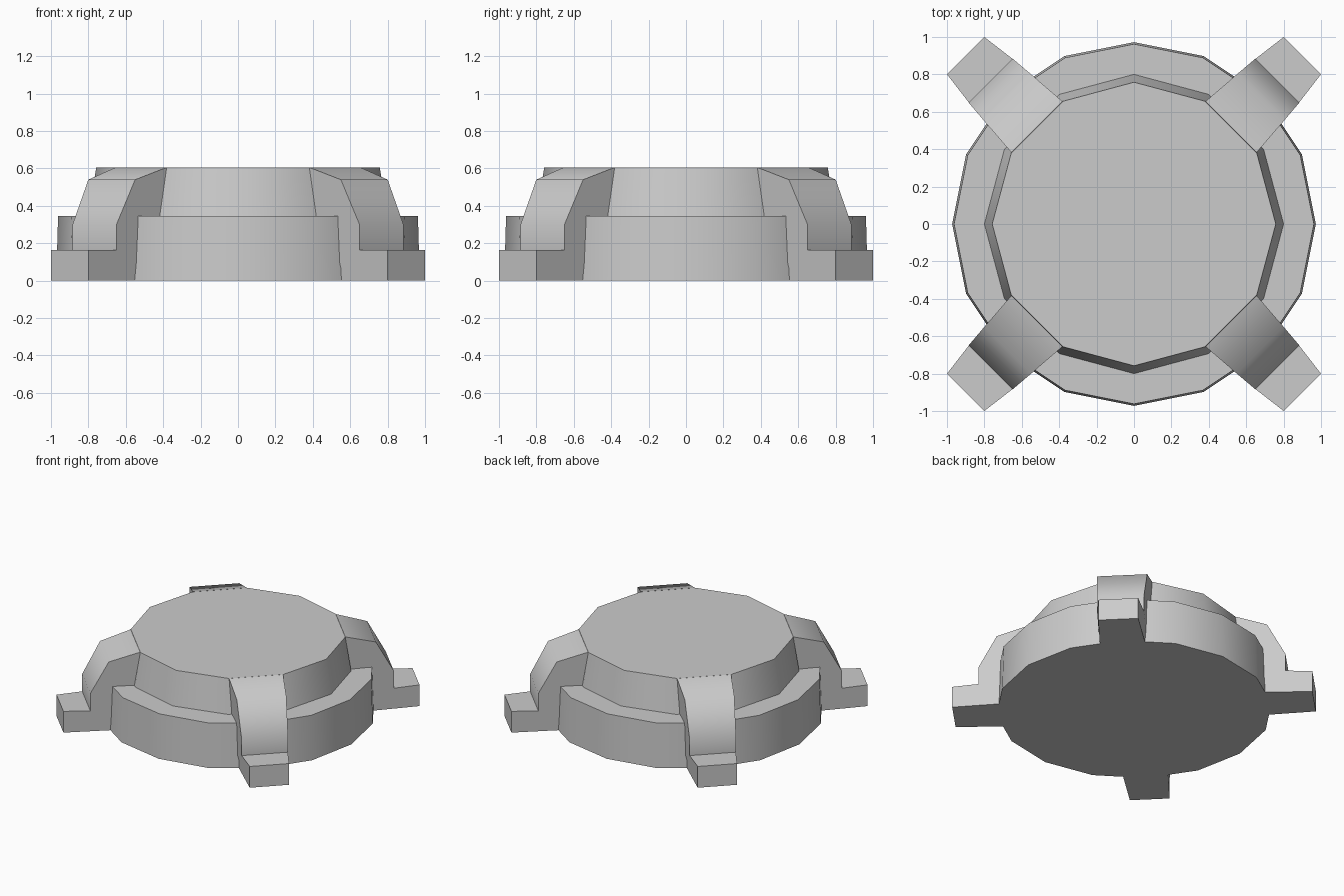
import bpy, bmesh
from math import sin, cos, pi, radians

if "Cube" in bpy.data.objects:
    bpy.data.objects.remove(bpy.data.objects["Cube"])


def finish(name, bm, angle):
    bmesh.ops.recalc_face_normals(bm, faces=bm.faces)
    mesh = bpy.data.meshes.new(name)
    bm.to_mesh(mesh)
    bm.free()
    ob = bpy.data.objects.new(name, mesh)
    bpy.context.collection.objects.link(ob)
    bpy.ops.object.select_all(action='DESELECT')
    bpy.context.view_layer.objects.active = ob
    ob.select_set(True)
    bpy.ops.object.shade_smooth_by_angle(angle=radians(angle))
    return ob


def ring(bm, n, r, z):
    return [bm.verts.new((r * cos(2 * pi * i / n), r * sin(2 * pi * i / n), z)) for i in range(n)]


def wall(bm, a, b):
    n = len(a)
    for i in range(n):
        j = (i + 1) % n
        bm.faces.new((a[i], a[j], b[j], b[i]))


def loop_edges(bm, vs):
    return [bm.edges.get((vs[i], vs[(i + 1) % len(vs)])) for i in range(len(vs))]


# Body: 16-sided lower tier, ledge, 12-sided upper tier
bm = bmesh.new()
base, rim = ring(bm, 16, 0.972, 0), ring(bm, 16, 0.962, 0.345)
step, top = ring(bm, 12, 0.80, 0.345), ring(bm, 12, 0.758, 0.605)
wall(bm, base, rim)
wall(bm, step, top)
bm.faces.new(base)
bm.faces.new(top)
bmesh.ops.triangle_fill(bm, use_beauty=True, normal=(0, 0, 1),
                        edges=loop_edges(bm, rim) + loop_edges(bm, step))
finish("stepped_body", bm, 35)

# Arms: side profile as (radius, height, half width), tapering outwards
PROFILE = [(0.734, 0, 0.17), (1.273, 0, 0.141), (1.273, 0.165, 0.141),
           (1.085, 0.165, 0.165), (1.085, 0.30, 0.166),
           (0.955, 0.54, 0.177), (0.734, 0.605, 0.193)]

for k, name in enumerate(("back_right", "back_left", "front_left", "front_right")):
    a = pi / 4 + k * pi / 2
    bm = bmesh.new()
    sides = []
    for s in (-1, 1):
        sides.append([bm.verts.new((r * cos(a) - s * w * sin(a), r * sin(a) + s * w * cos(a), z))
                      for r, z, w in PROFILE])
        bm.faces.new(sides[-1])
    wall(bm, *sides)
    finish(name + "_arm", bm, 48)
